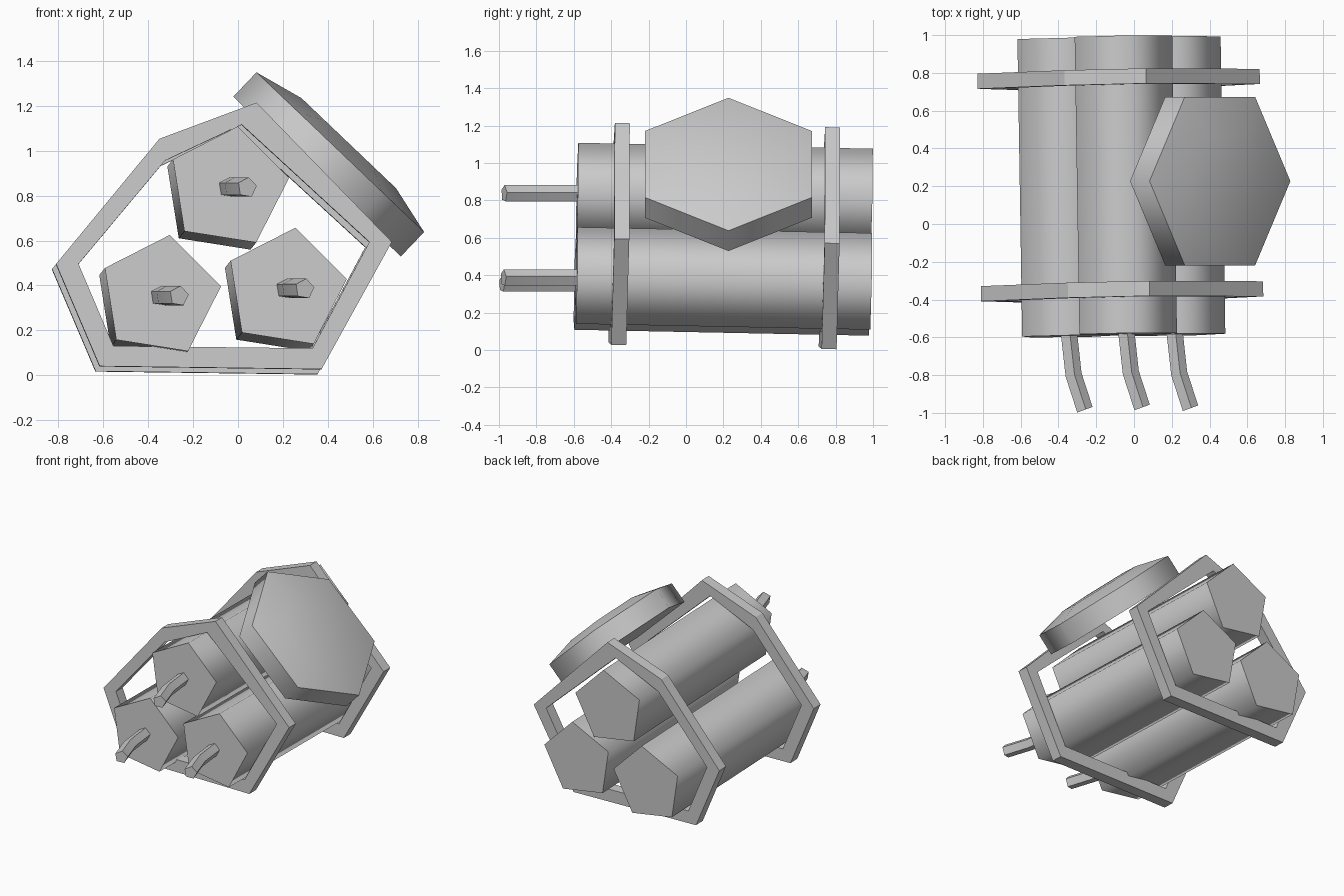
import bpy, bmesh
from math import cos, sin, radians, pi
from mathutils import Vector, Matrix

if "Cube" in bpy.data.objects:
    bpy.data.objects.remove(bpy.data.objects["Cube"])

# The bundle leans slightly off the y axis
AXIS = Vector((-0.016, 1, -0.02)).normalized()
LEAN = Vector((0, 1, 0)).rotation_difference(AXIS).to_matrix().to_4x4()


def loft(name, loops, matrix, closed=False, angle=30):
    """Join equal-length loops of points with quads; cap ends or close into a ring."""
    bm = bmesh.new()
    rings = [[bm.verts.new(p) for p in loop] for loop in loops]
    n = len(rings[0])
    pairs = list(zip(rings, rings[1:])) + ([(rings[-1], rings[0])] if closed else [])
    for a, b in pairs:
        for i in range(n):
            j = (i + 1) % n
            bm.faces.new((a[i], a[j], b[j], b[i]))
    if not closed:
        bm.faces.new(rings[0][::-1])
        bm.faces.new(rings[-1])
    bmesh.ops.recalc_face_normals(bm, faces=bm.faces)
    mesh = bpy.data.meshes.new(name)
    bm.to_mesh(mesh)
    bm.free()
    obj = bpy.data.objects.new(name, mesh)
    obj.matrix_world = matrix
    bpy.context.collection.objects.link(obj)
    bpy.ops.object.select_all(action='DESELECT')
    obj.select_set(True)
    bpy.context.view_layer.objects.active = obj
    bpy.ops.object.shade_smooth_by_angle(angle=radians(angle))
    return obj


def polygon(r, sides, start):
    """Regular polygon as (x, z) pairs."""
    return [(r * cos(radians(start) + 2 * pi * i / sides),
             r * sin(radians(start) + 2 * pi * i / sides)) for i in range(sides)]


# Three five-sided sticks, each with a bent fuse
LENGTH = 1.575
sticks = {"top": (-0.044, -0.582, 0.836),
          "left": (-0.347, -0.594, 0.353),
          "right": (0.212, -0.586, 0.385)}
for side, front in sticks.items():
    place = Matrix.Translation(front) @ LEAN
    section = polygon(0.275, 5, 81)
    loft(side + "_stick", [[(x, y, z) for x, z in section] for y in (0, LENGTH)],
         place, angle=80)

    path = [((0, 0.02, 0), 5), ((0.025, -0.205, 0), 13), ((0.085, -0.39, 0), 20)]
    loops = []
    for point, turn in path:
        rot = Matrix.Rotation(radians(turn), 3, 'Z')
        loops.append([Vector(point) + rot @ Vector((x, 0, z))
                      for x, z in polygon(0.046, 5, 81)])
    loft(side + "_fuse", loops, Matrix.Translation(front))

# Two straps around the bundle (outline at the front strap)
outer = [(-.81, .495), (-.35, 1.052), (.082, 1.213), (.684, .593), (.371, .027), (-.616, .04)]
inner = [(-.71, .495), (-.325, .955), (.016, 1.115), (.584, .593), (.331, .12), (-.555, .13)]
pivot = Vector((-0.06, -0.355, 0.6))
for name, along in (("front_strap", 0), ("back_strap", 1.125)):
    loops = [[(x - pivot.x, y, z - pivot.z) for x, z in outline]
             for outline, y in ((outer, -.04), (outer, .04), (inner, .04), (inner, -.04))]
    loft(name, loops, Matrix.Translation(pivot + AXIS * along) @ LEAN, closed=True)

# Six-sided timer disc with a gently domed face on the upper right
normal = Vector((0.69, 0, 0.724)).normalized()
across = Vector((0, 1, 0))
up = normal.cross(across)
basis = Matrix((up, across, normal)).transposed().to_4x4()
profile = [(0.515, -0.15), (0.515, 0), (0.29, 0.055)]
loft("timer_disc", [[(x, y, h) for x, y in polygon(r, 6, 0)] for r, h in profile],
     Matrix.Translation((0.455, 0.227, 0.993)) @ basis, angle=70)
